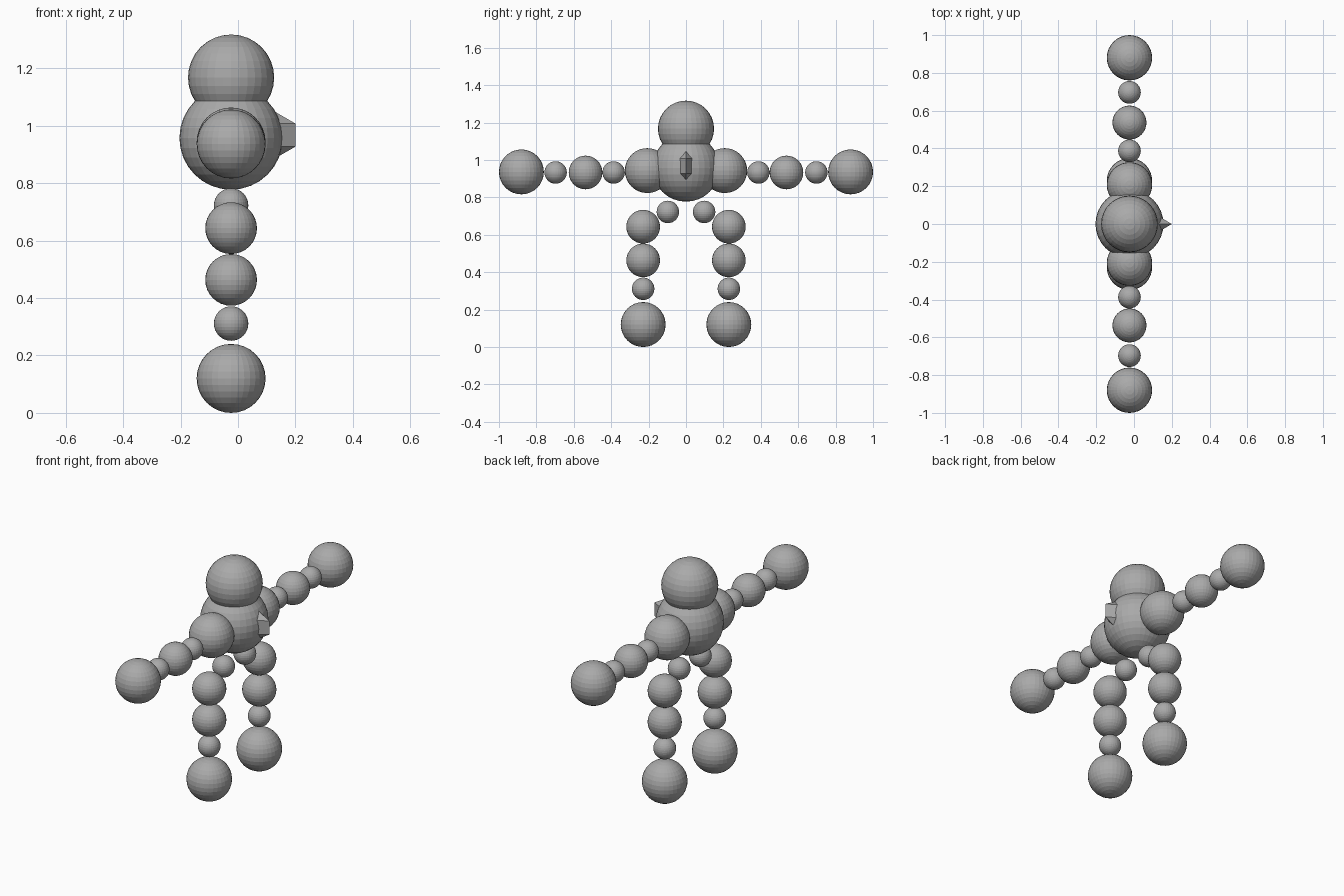
import bpy

if "Cube" in bpy.data.objects:
    bpy.data.objects.remove(bpy.data.objects["Cube"])

CX = -0.024   # all balls share one plane slightly behind the centre

grey = bpy.data.materials.new("plain grey")
grey.diffuse_color = (0.4, 0.4, 0.4, 1)
grey.use_nodes = True
grey.node_tree.nodes["Principled BSDF"].inputs["Base Color"].default_value = grey.diffuse_color


def ball(name, r, x, y, z, segments=32, rings=16):
    bpy.ops.mesh.primitive_uv_sphere_add(segments=segments, ring_count=rings,
                                         radius=r, location=(x, y, z))
    ob = bpy.context.object
    ob.name = name
    ob.data.materials.append(grey)
    return ob


# Body and head
ball("torso", 0.18, CX, 0, 0.957)
ball("head", 0.15, CX, 0, 1.167)

# Faceted chest marker: a four-sided, three-ring gem pressed flat in y
gem = ball("chest_gem", 0.08, 0.131, 0, 0.967, 4, 3)
gem.scale.y = 0.6

# Limb balls: name, radius, distance from the middle, height
limbs = [
    ("shoulder", 0.12, 0.207, 0.943),
    ("upper_arm", 0.06, 0.387, 0.933),
    ("elbow", 0.09, 0.537, 0.933),
    ("wrist", 0.06, 0.697, 0.933),
    ("hand", 0.12, 0.88, 0.936),
    ("hip", 0.06, 0.097, 0.722),
    ("thigh", 0.09, 0.229, 0.643),
    ("knee", 0.09, 0.229, 0.463),
    ("ankle", 0.06, 0.229, 0.311),
    ("foot", 0.12, 0.229, 0.12),
]
for side, s in (("left", 1), ("right", -1)):
    for name, r, y, z in limbs:
        ball(f"{side}_{name}", r, CX, s * y, z)
